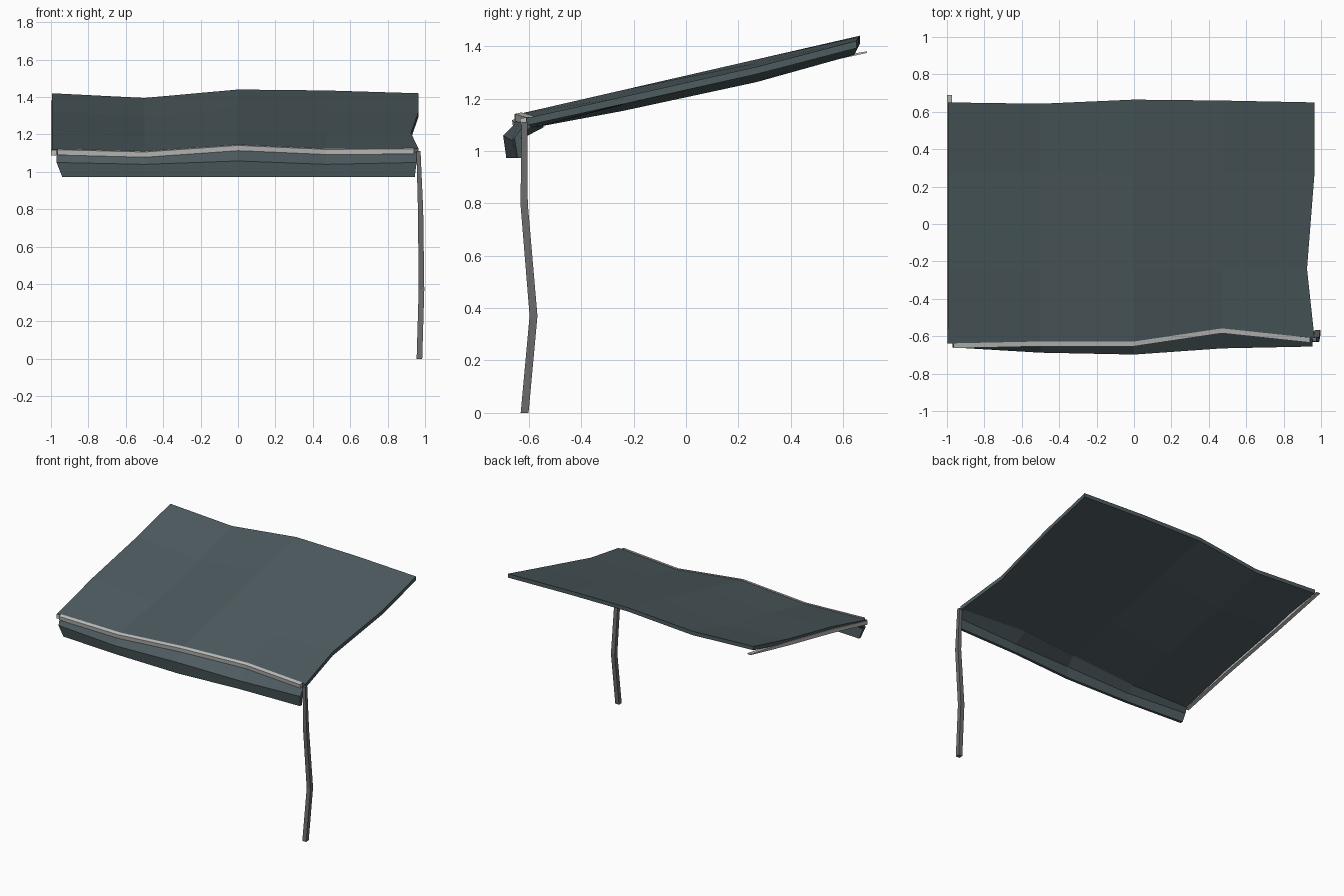
import bpy

if "Cube" in bpy.data.objects:
    bpy.data.objects.remove(bpy.data.objects["Cube"])


def material(name, rgb):
    m = bpy.data.materials.new(name)
    m.diffuse_color = (*rgb, 1)
    m.use_nodes = True
    m.node_tree.nodes["Principled BSDF"].inputs["Base Color"].default_value = m.diffuse_color
    return m


SLATE = material("slate_green", (0.075, 0.105, 0.115))
PALE = material("pale_grey", (0.52, 0.52, 0.51))
STEEL = material("dark_steel", (0.15, 0.15, 0.15))


def add_mesh(name, verts, faces, mat):
    me = bpy.data.meshes.new(name)
    me.from_pydata(verts, [], faces)
    me.materials.append(mat)
    ob = bpy.data.objects.new(name, me)
    bpy.context.collection.objects.link(ob)
    bpy.context.view_layer.objects.active = ob
    bpy.ops.object.mode_set(mode='EDIT')
    bpy.ops.mesh.select_all(action='SELECT')
    bpy.ops.mesh.normals_make_consistent(inside=False)
    bpy.ops.object.mode_set(mode='OBJECT')
    return ob


def loft(name, rings, mat):
    """Skin a row of equal rings and cap both ends."""
    n = len(rings[0])
    faces = [(r * n + i, r * n + (i + 1) % n, (r + 1) * n + (i + 1) % n, (r + 1) * n + i)
             for r in range(len(rings) - 1) for i in range(n)]
    faces += [tuple(range(n)), tuple((len(rings) - 1) * n + i for i in range(n))]
    return add_mesh(name, [v for ring in rings for v in ring], faces, mat)


# Shared stations across the width
XS = [-0.995, -0.50, 0.0, 0.47, 0.965]
FRONT = [(-0.64, 1.12), (-0.63, 1.108), (-0.63, 1.143), (-0.56, 1.122), (-0.61, 1.125)]
BACK = [(0.65, 1.42), (0.643, 1.395), (0.665, 1.44), (0.66, 1.435), (0.65, 1.42)]

# Roof: warped sheet, interpolated front to back
ROWS = [-0.63, -0.24, 0.27, 0.65]
BUMP = [[0, 0, 0, 0, 0], [0.01, -0.015, 0, 0, -0.005], [-0.005, -0.02, 0, 0, -0.01], [0, 0, 0, 0, 0]]
roof = []
for r, y in enumerate(ROWS):
    for c, x in enumerate(XS):
        (y0, z0), (y1, z1) = FRONT[c], BACK[c]
        yy = (y0, y, y, y1)[r]
        t = (yy - y0) / (y1 - y0)
        dx = -0.04 if (r, c) == (1, 4) else 0
        roof.append((x + dx, yy, z0 + (z1 - z0) * t + BUMP[r][c]))
n = len(XS)
quads = [(r * n + c, r * n + c + 1, (r + 1) * n + c + 1, (r + 1) * n + c)
         for r in range(len(ROWS) - 1) for c in range(n - 1)]
lower = [(x, y, z - 0.028) for x, y, z in roof]
m = len(roof)
rim = ([c for c in range(n)] + [r * n + n - 1 for r in range(1, len(ROWS))]
       + [m - 2 - c for c in range(n - 1)] + [r * n for r in range(len(ROWS) - 2, 0, -1)])
walls = [(a, b, b + m, a + m) for a, b in zip(rim, rim[1:] + rim[:1])]
add_mesh("roof_sheet", roof + lower,
         quads + [tuple(i + m for i in q) for q in quads] + walls, SLATE)

# Front fascia: folded board under the roof's front edge
MID = [(-0.66, 1.05), (-0.688, 1.04), (-0.698, 1.058), (-0.665, 1.04), (-0.655, 1.05)]
FX = [-0.97, -0.50, 0.0, 0.47, 0.955]
rings = []
for i, x in enumerate(FX):
    (fy, fz), (my, mz) = FRONT[i], MID[i]
    xb = x + (0.03 if i == 0 else -0.01 if i == 4 else 0)
    rings.append([(x, fy - 0.005, fz - 0.02), (x, my, mz), (xb, my + 0.012, 0.973),
                  (xb, my + 0.032, 0.973), (x, my + 0.026, mz), (x, fy + 0.02, fz - 0.03)])
loft("front_fascia", rings, SLATE)

# Front trim: pale strip following the roof's front edge
rings = []
for x, (y, z) in zip([-0.965, -0.50, 0.0, 0.47, 0.94], FRONT):
    rings.append([(x, y + 0.002, z + 0.004), (x, y - 0.024, z - 0.002),
                  (x, y - 0.020, z - 0.030), (x, y + 0.002, z - 0.026)])
loft("front_trim", rings, PALE)

# Left trim: pale strip under the left edge, poking out at the back
rings = []
for y, z in [(-0.64, 1.10), (-0.24, 1.192), (0.27, 1.295), (0.69, 1.377)]:
    h = 0.003 if y > 0.6 else 0.014
    rings.append([(-1.0, y, z + h), (-0.972, y, z + h), (-0.972, y, z - h), (-1.0, y, z - h)])
loft("left_trim", rings, PALE)

# Downpipe: slightly bent square pole at the front right corner
rings = []
for x, y, z, h in [(0.97, -0.616, 0, 0.015), (0.981, -0.582, 0.37, 0.015),
                   (0.976, -0.618, 0.80, 0.014), (0.965, -0.616, 1.11, 0.011)]:
    rings.append([(x - h, y - h, z), (x + h, y - h, z), (x + h, y + h, z), (x - h, y + h, z)])
loft("front_right_pole", rings, STEEL)
